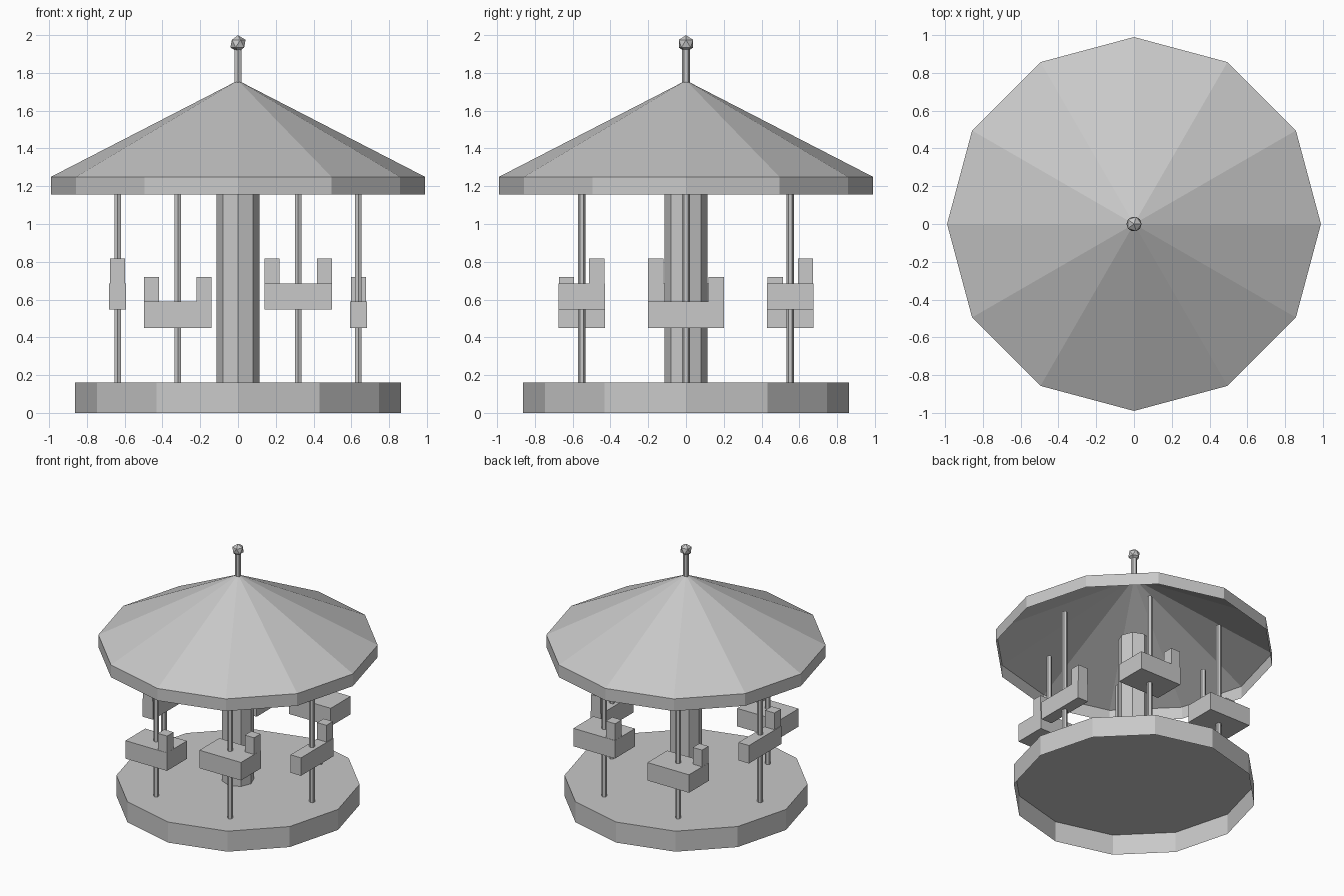
import bpy, bmesh, math
from mathutils import Matrix

if "Cube" in bpy.data.objects:
    bpy.data.objects.remove(bpy.data.objects["Cube"])

grey = bpy.data.materials.new("plain_grey")
grey.diffuse_color = (0.58, 0.58, 0.58, 1)
grey.use_nodes = True
grey.node_tree.nodes["Principled BSDF"].inputs["Base Color"].default_value = grey.diffuse_color


def finish(bm, name):
    bm.normal_update()
    me = bpy.data.meshes.new(name)
    bm.to_mesh(me)
    bm.free()
    me.materials.append(grey)
    ob = bpy.data.objects.new(name, me)
    bpy.context.collection.objects.link(ob)
    return ob


def lathe(name, profile, sides, x=0, y=0, start=0):
    """Turn (radius, z) points, listed bottom to top, into a faceted shell."""
    bm = bmesh.new()
    rings = []
    for r, z in profile:
        if r == 0:
            rings.append([bm.verts.new((x, y, z))] * sides)
        else:
            angles = [start + 2 * math.pi * k / sides for k in range(sides)]
            rings.append([bm.verts.new((x + r * math.cos(a), y + r * math.sin(a), z))
                          for a in angles])
    for lo, hi in zip(rings, rings[1:]):
        for k in range(sides):
            n = (k + 1) % sides
            if hi[k] is hi[n]:
                bm.faces.new((lo[k], lo[n], hi[k]))
            else:
                bm.faces.new((lo[k], lo[n], hi[n], hi[k]))
    return finish(bm, name)


def box(name, centre, size):
    bm = bmesh.new()
    bmesh.ops.create_cube(bm, size=1, matrix=Matrix.Translation(centre) @ Matrix.Diagonal((*size, 1)))
    return finish(bm, name)


# Platform and roof, both open underneath
lathe("platform", [(0.862, 0), (0.862, 0.16), (0, 0.16)], 12)
lathe("roof", [(0.99, 1.155), (0.99, 1.25), (0, 1.76)], 12)

# Centre column
lathe("column", [(0.114, 0.16), (0.114, 1.26), (0, 1.26)], 8)

# Finial on the roof
lathe("finial_rod", [(0.02, 1.74), (0.02, 1.93)], 6, start=math.pi / 2)
bm = bmesh.new()
bmesh.ops.create_icosphere(bm, subdivisions=1, radius=0.045,
                           matrix=Matrix.Translation((0, 0, 1.955)))
finish(bm, "finial_ball")

# Six riders on poles, alternating low and high, heads pointing counterclockwise
for i in range(6):
    a = i * math.pi / 3
    c, s = math.cos(a), math.sin(a)
    x, y = 0.638 * c, 0.638 * s
    z = 0.52 + 0.096 * (i % 2)
    lathe(f"pole_{i + 1}", [(0.02, 0.16), (0.02, 1.25), (0, 1.25)], 6, x, y, math.pi / 2)
    box(f"mount_body_{i + 1}", (x, y, z),
        (0.09 + 0.31 * abs(s), 0.09 + 0.31 * abs(c), 0.14))
    box(f"mount_head_{i + 1}", (x - 0.16 * s, y + 0.16 * c, z + 0.13), (0.08, 0.08, 0.14))
